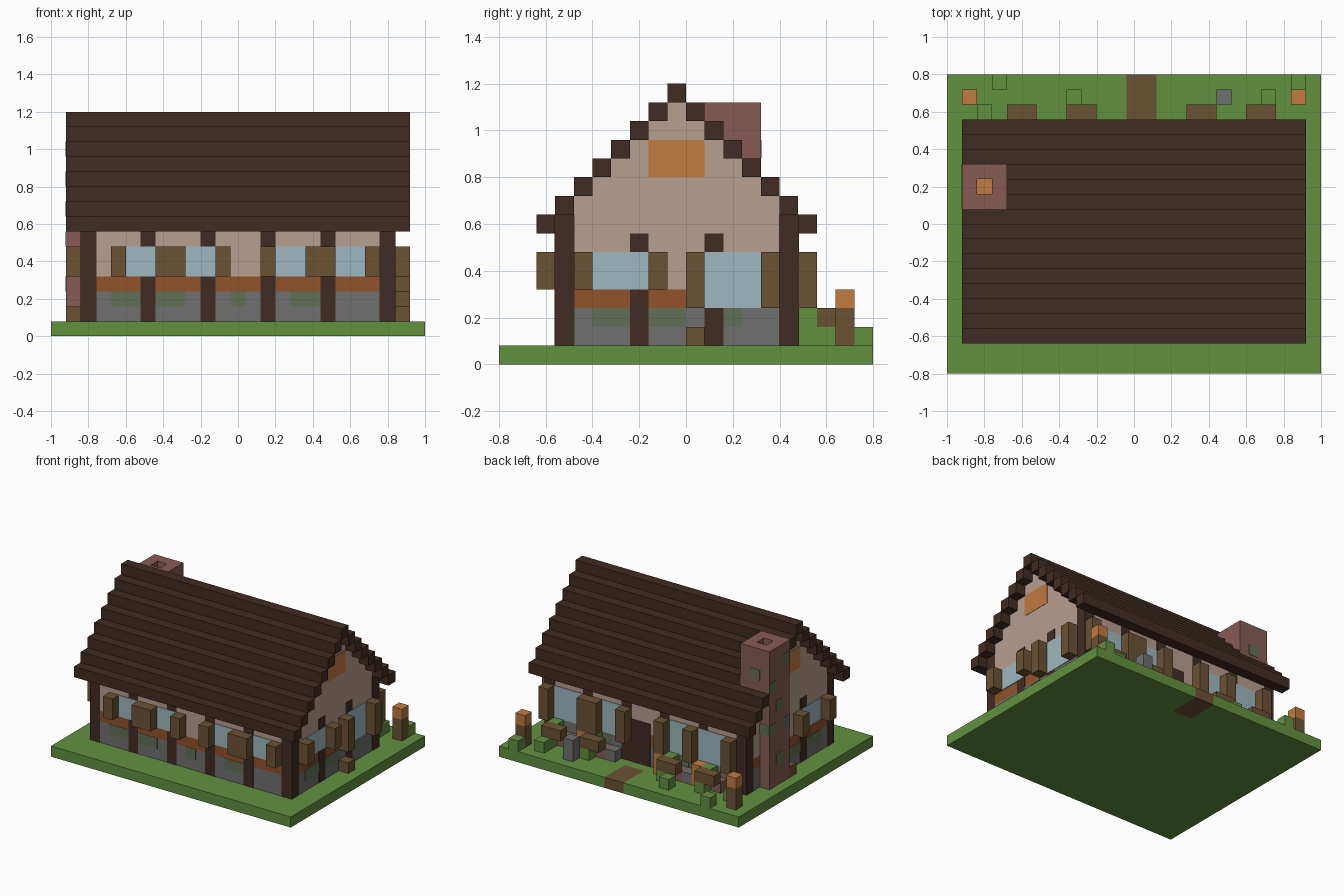
import bpy
import bmesh
from mathutils import Vector

cube = bpy.data.objects.get("Cube")
if cube:
    bpy.data.objects.remove(cube)

CELL = 0.08                      # block size
ORIGIN = Vector((12.5, 10, 0))   # grid centre in blocks
PROUD = 0.03                     # thickness of painted plates, in blocks


def material(name, *rgb):
    m = bpy.data.materials.new(name)
    m.use_nodes = True
    m.diffuse_color = (*rgb, 1)
    m.node_tree.nodes["Principled BSDF"].inputs["Base Color"].default_value = (*rgb, 1)
    return m


GRASS = material("grass green", 0.122, 0.283, 0.051)
DARK = material("dark timber", 0.053, 0.025, 0.017)
PLASTER = material("pale plaster", 0.479, 0.342, 0.279)
STONE = material("grey stone", 0.162, 0.162, 0.165)
TRIM = material("rust trim", 0.283, 0.084, 0.024)
WOOD = material("brown wood", 0.147, 0.084, 0.033)
GLASS = material("pale glass", 0.342, 0.479, 0.527)
AMBER = material("amber", 0.533, 0.198, 0.051)
BRICK = material("red brick", 0.238, 0.107, 0.087)
MOSS = material("moss", 0.122, 0.162, 0.095)


def blocks(name, mat, boxes):
    """One object from boxes given as (x0, x1, y0, y1, z0, z1) in blocks."""
    bm = bmesh.new()
    for x0, x1, y0, y1, z0, z1 in boxes:
        lo, hi = Vector((x0, y0, z0)), Vector((x1, y1, z1))
        made = bmesh.ops.create_cube(bm, size=1)["verts"]
        for v in made:
            mid = (lo + hi) / 2 - ORIGIN
            v.co = Vector(c * s for c, s in zip(v.co, hi - lo)) + mid
            v.co *= CELL
    mesh = bpy.data.meshes.new(name)
    bm.to_mesh(mesh)
    bm.free()
    mesh.materials.append(mat)
    obj = bpy.data.objects.new(name, mesh)
    bpy.context.collection.objects.link(obj)
    return obj


def on_wall(side, a, width, z0, z1, out):
    """Box standing out from one house wall, placed along that wall."""
    b = a + width
    return {"front": (a, b, 3 - out, 3, z0, z1),
            "back": (a, b, 16, 16 + out, z0, z1),
            "left": (23, 23 + out, a, b, z0, z1),
            "right": (2 - out, 2, a, b, z0, z1)}[side]


# Ground with a path let into the rear edge
blocks("lawn", GRASS, [(0, 25, 0, 17, 0, 1), (0, 12, 17, 20, 0, 1), (14, 25, 17, 20, 0, 1)])
blocks("path", WOOD, [(12, 14, 17, 20, 0, 1)])

# House body: stone, trim and plaster courses, then the stepped gable
blocks("stone_base", STONE, [(2, 23, 3, 16, 1, 3)])
blocks("trim_band", TRIM, [(2, 23, 3, 16, 3, 4)])
blocks("plaster_walls", PLASTER, [(2, 23, 3, 16, 4, 8)]
       + [(2, 23, 4 + k, 15 - k, 8 + k, 9 + k) for k in range(6)])

# Stepped roof, left open where the chimney passes through
bars = [(1, 24, 9, 10, 14, 15)]
for k in range(7):
    bars.append((1, 24, 2 + k, 3 + k, 7 + k, 8 + k))
    start = 4 if 11 <= 16 - k < 14 else 1
    bars.append((start, 24, 16 - k, 17 - k, 7 + k, 8 + k))
blocks("roof", DARK, bars)

# Timber posts
blocks("corner_posts", DARK, [
    (x - PROUD, x + 1 + PROUD, y - PROUD, y + 1 + PROUD, 1, 8) for x in (2, 22) for y in (3, 15)])
blocks("wall_posts", DARK,
       [on_wall(s, x, 1, 1, 7, PROUD) for s in ("front", "back") for x in (6, 10, 14, 18)]
       + [on_wall(s, y, 1, 1, 7, PROUD) for s in ("left", "right") for y in (7, 11)])

# Windows: (wall, start, width, sill height)
windows = ([("front", x, 2, 4) for x in (5, 9, 15, 19)]
           + [("back", 4, 3, 3), ("back", 8, 2, 3), ("back", 15, 2, 3), ("back", 19, 3, 3)]
           + [("left", 5, 3, 4), ("left", 11, 3, 3), ("right", 5, 3, 4)])
blocks("windows", GLASS, [on_wall(s, a, w, z, 6, 2 * PROUD) for s, a, w, z in windows])
blocks("gable_windows", AMBER, [on_wall(s, 8, 3, 10, 12, PROUD) for s in ("left", "right")])

# A shutter on each side of every window, shared ones made once
shutters = {(s, e, z) for s, a, w, z in windows for e in (a - 1, a + w)}
blocks("shutters", WOOD, [on_wall(s, a, 1, z, 6, 1) for s, a, z in sorted(shutters)])
blocks("side_crates", WOOD, [on_wall(s, 10, 1, 1, 2, 1) for s in ("left", "right")])
blocks("back_door", DARK, [on_wall("back", 12, 2, 1, 5, 2 * PROUD)])

# Moss on the stone course
mossy = [("front", 4, 2), ("front", 7, 2), ("front", 12, 1), ("front", 16, 2),
         ("back", 8, 2), ("back", 16, 2)]
for s in ("left", "right"):
    mossy += [(s, 5, 2), (s, 8, 2), (s, 12, 1)]
blocks("wall_moss", MOSS, [on_wall(s, a, w, 2, 3, PROUD) for s, a, w in mossy])

# Chimney with a flue, embers and moss patches
blocks("chimney", BRICK, [(1, 2, 11, 14, 1, 14), (3, 4, 11, 14, 1, 14),
                          (2, 3, 11, 12, 1, 14), (2, 3, 13, 14, 1, 14)])
blocks("embers", AMBER, [(2, 3, 12, 13, 10, 11.2)])
blocks("chimney_moss", MOSS,
       [(1 - PROUD, 1, y, y + 1, z, z + 1)
        for y, z in ((11, 12), (13, 10), (12, 8), (13, 6), (11, 6), (12, 3))]
       + [(2, 3, 14, 14 + PROUD, 11, 12), (1, 2, 14, 14 + PROUD, 6, 7)])

# Rear garden: lamps, planters, shrubs and a stone
blocks("lamp_posts", WOOD, [(x, x + 1, 18, 19, 1, 3) for x in (1, 23)])
blocks("lamps", AMBER, [(x, x + 1, 18, 19, 3, 4) for x in (1, 23)])
planters = (4, 8, 16, 20)
blocks("planters", WOOD, [(x, x + 2, 17, 18, 2, 3) for x in planters])
blocks("planter_leaves", GRASS, [(x + 1, x + 2, 17, 18, 1, 2) for x in planters])
blocks("shrubs", GRASS, [(x, x + 1, y, y + 1, 1, 2) for x, y in
                         ((23, 19), (3, 19), (8, 18), (21, 18), (2, 17))])
blocks("garden_stone", STONE, [(18, 19, 18, 19, 1, 3)])

# Flower bed along the rear wall, either side of the door
bed = [x for x in range(4, 22) if x not in (11, 12, 13, 14)]
for n, (name, mat, top) in enumerate((("bed_brick", BRICK, 2), ("bed_leaves", GRASS, 3),
                                      ("bed_flowers", AMBER, 3), ("bed_stones", STONE, 2))):
    blocks(name, mat, [(x, x + 1, 16, 17, 1, top) for x in bed if x % 4 == n])
